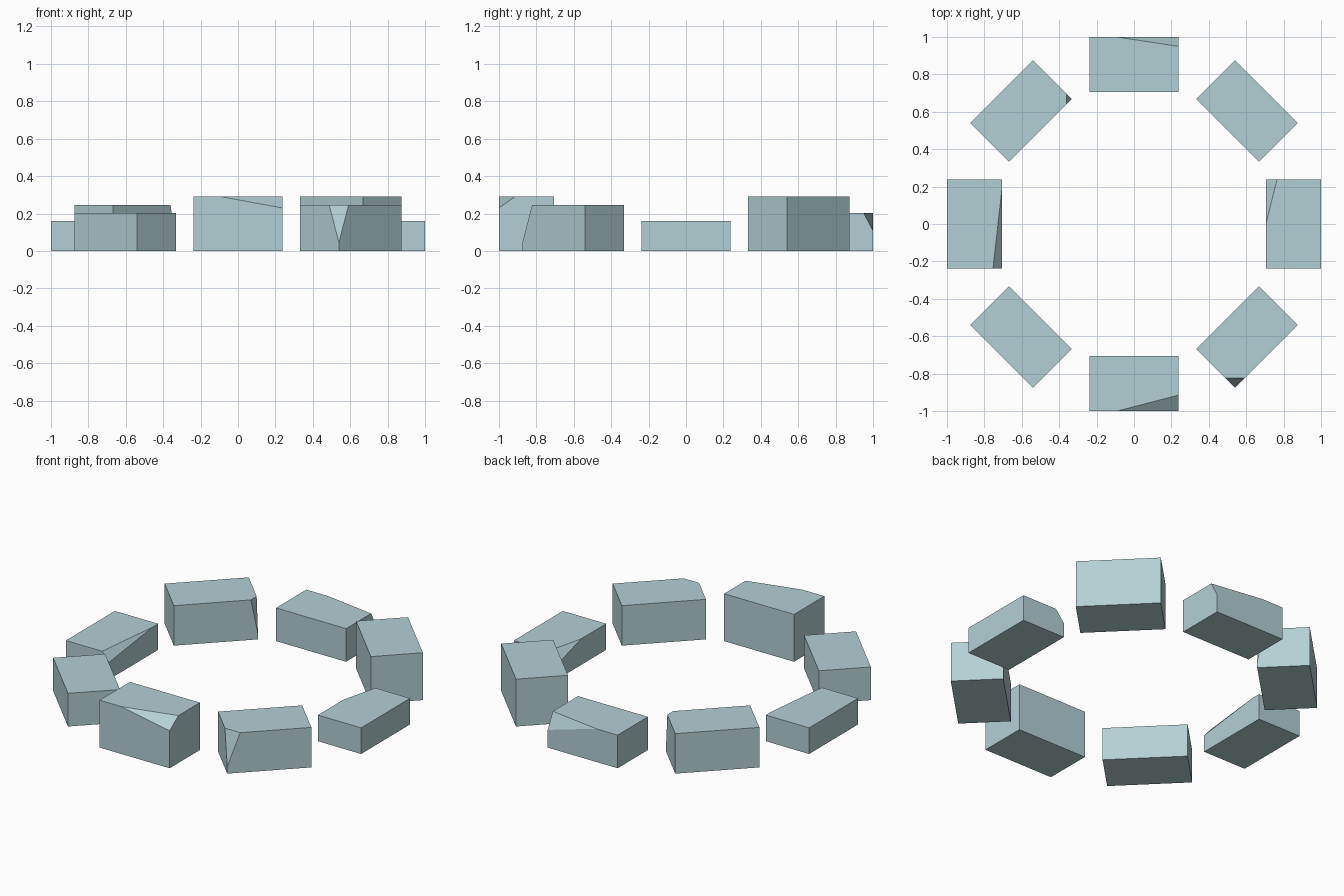
import bpy, bmesh, math
from mathutils import Matrix, Vector

if "Cube" in bpy.data.objects:
    bpy.data.objects.remove(bpy.data.objects["Cube"])

HALF_LEN, OUTER, INNER = 0.237, -1.0, -0.707

stone_mat = bpy.data.materials.new("pale_stone")
stone_mat.diffuse_color = (0.45, 0.63, 0.66, 1)
stone_mat.use_nodes = True
stone_mat.node_tree.nodes["Principled BSDF"].inputs["Base Color"].default_value = stone_mat.diffuse_color


def stone(name, turn, height, chip=None):
    """Block on the front of the ring, optionally with one top corner chipped
    off, then turned about z. chip = (x side, 'out'/'in', leg x, leg y, leg z)."""
    bm = bmesh.new()
    bmesh.ops.create_cube(bm, size=1)
    bmesh.ops.scale(bm, verts=bm.verts, vec=(2 * HALF_LEN, INNER - OUTER, height))
    bmesh.ops.translate(bm, verts=bm.verts, vec=(0, (INNER + OUTER) / 2, height / 2))
    if chip:
        sx, side, lx, ly, lz = chip
        sy = -1 if side == 'out' else 1
        corner = Vector((sx * HALF_LEN, OUTER if sy < 0 else INNER, height))
        normal = Vector((sx / lx, sy / ly, 1 / lz))
        bmesh.ops.bisect_plane(bm, geom=bm.verts[:] + bm.edges[:] + bm.faces[:],
                               plane_co=corner - Vector((0, 0, lz)),
                               plane_no=normal.normalized(), clear_outer=True)
        bmesh.ops.holes_fill(bm, edges=[e for e in bm.edges if e.is_boundary], sides=0)
    bm.transform(Matrix.Rotation(math.radians(turn), 4, 'Z'))
    bmesh.ops.recalc_face_normals(bm, faces=bm.faces)
    mesh = bpy.data.meshes.new(name)
    bm.to_mesh(mesh)
    bm.free()
    mesh.materials.append(stone_mat)
    bpy.context.collection.objects.link(bpy.data.objects.new(name, mesh))


# Ring of eight blocks, counter-clockwise from the front
ring = [
    ("front_stone", 0.29, (1, 'out', 0.327, 0.085, 0.06)),
    ("front_right_stone", 0.245, (-1, 'out', 0.073, 0.073, 0.2)),
    ("right_stone", 0.16, (1, 'in', 0.23, 0.057, 0.07)),
    ("back_right_stone", 0.29, None),
    ("back_stone", 0.203, (-1, 'out', 0.33, 0.05, 0.095)),
    ("back_left_stone", 0.245, (-1, 'in', 0.04, 0.04, 0.21)),
    ("left_stone", 0.16, (1, 'in', 0.417, 0.047, 0.055)),
    ("front_left_stone", 0.203, None),
]
for i, (name, height, chip) in enumerate(ring):
    stone(name, 45 * i, height, chip)
